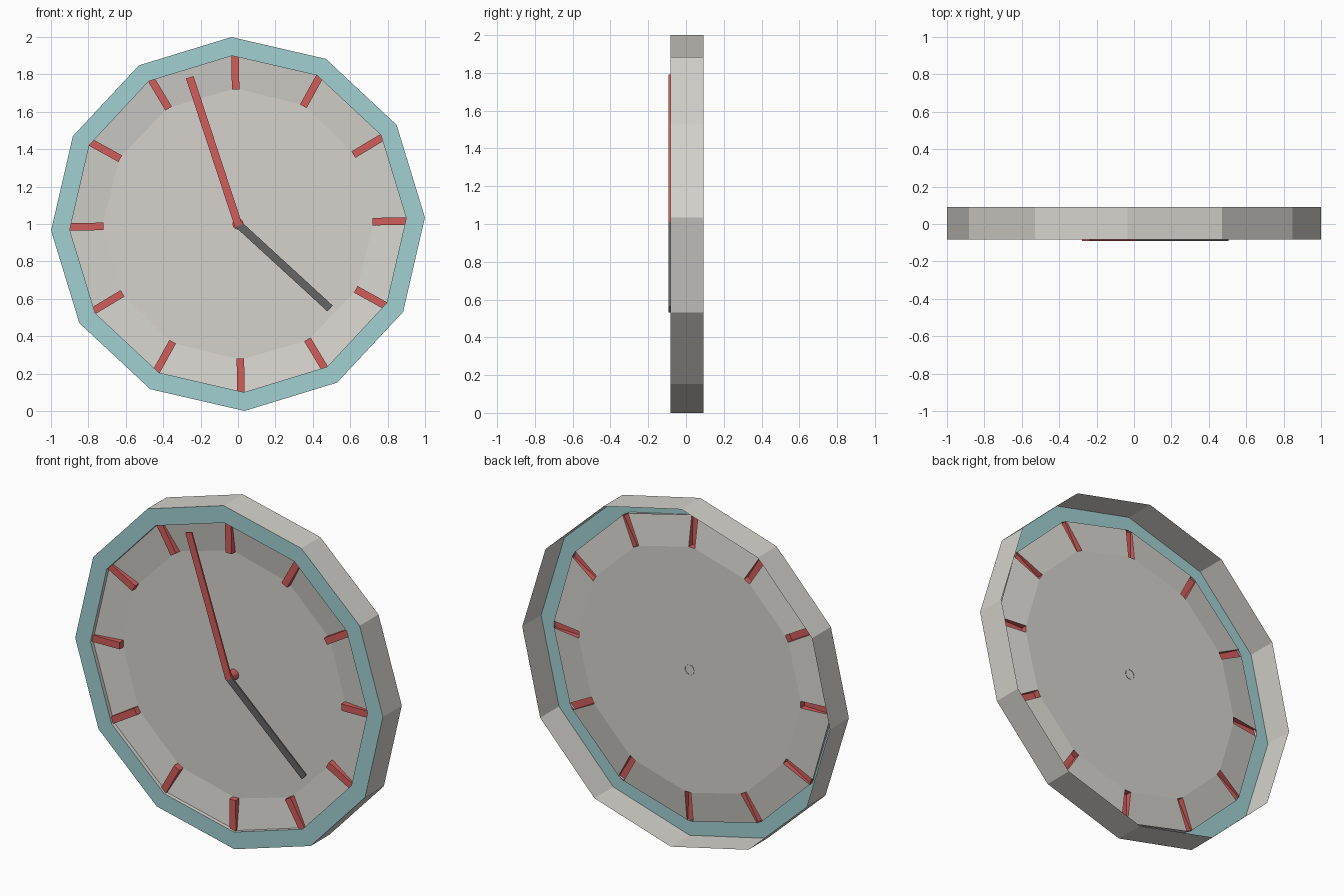
import bpy, bmesh
from math import sin, cos, pi, radians, atan2
from mathutils import Vector, Matrix

cube = bpy.data.objects.get("Cube")
if cube:
    bpy.data.objects.remove(cube)


def material(name, rgb):
    m = bpy.data.materials.new(name)
    m.use_nodes = True
    m.diffuse_color = (*rgb, 1)
    m.node_tree.nodes["Principled BSDF"].inputs["Base Color"].default_value = (*rgb, 1)
    return m


GREY = material("warm_grey", (0.67, 0.65, 0.61))
TEAL = material("pale_teal", (0.36, 0.63, 0.65))
RED = material("soft_red", (0.64, 0.11, 0.105))
DARK = material("dark_grey", (0.13, 0.13, 0.13))

CENTRE = Vector((0, 0, 1))
SIDES = 12
FRONT, BACK = -0.083, 0.092        # rim depth
RIM, INNER, FLAT = 1.0, 0.9, 0.72  # radii
DISH_EDGE, DISH, TICK_FRONT = -0.06, -0.035, -0.07
TICK_TURN = radians(1)
HALF_TICK = 0.02


def finish(name, bm, mat):
    mesh = bpy.data.meshes.new(name)
    bm.to_mesh(mesh)
    bm.free()
    mesh.materials.append(mat)
    obj = bpy.data.objects.new(name, mesh)
    bpy.context.collection.objects.link(obj)
    return obj


def spin(name, profile, mat, sides=SIDES, turn=radians(2), cap=False):
    """Sweep (radius, y) points round the clock axis as flat panels."""
    bm = bmesh.new()
    rings = []
    for r, y in profile:
        angles = [turn + 2 * pi * i / sides for i in range(sides)]
        rings.append([bm.verts.new(CENTRE + Vector((r * cos(a), y, r * sin(a)))) for a in angles])
    for a, b in zip(rings, rings[1:]):
        for i in range(sides):
            j = (i + 1) % sides
            bm.faces.new((a[i], a[j], b[j], b[i]))
    if cap:
        bm.faces.new(rings[-1])
    return finish(name, bm, mat)


def along(angle, r, side, y):
    """Point at distance r along a spoke, shifted sideways from it."""
    return CENTRE + Vector((r * cos(angle) - side * sin(angle), y,
                            r * sin(angle) + side * cos(angle)))


# Rim: an open-backed wall, a flat front ring and a short inner lip
spin("outer_wall", [(RIM, BACK), (RIM, FRONT)], GREY)
spin("front_ring", [(RIM, FRONT), (INNER, FRONT)], TEAL)
spin("inner_lip", [(INNER, FRONT), (INNER, DISH_EDGE)], GREY)

# Dial: a shallow dish whose sloping border is open behind each hour mark
spokes = [TICK_TURN + 2 * pi * i / SIDES for i in range(SIDES)]
bm = bmesh.new()
flat_ring = []
for i, a in enumerate(spokes):
    b = spokes[(i + 1) % SIDES]
    outer = [bm.verts.new(along(a, INNER, HALF_TICK, DISH_EDGE)),
             bm.verts.new(along(b, INNER, -HALF_TICK, DISH_EDGE))]
    inner = [bm.verts.new(along(a, FLAT, HALF_TICK, DISH)),
             bm.verts.new(along(b, FLAT, -HALF_TICK, DISH))]
    bm.faces.new((outer[0], outer[1], inner[1], inner[0]))
    flat_ring += inner
bm.faces.new(flat_ring)
finish("dial", bm, GREY)

# Hour marks: hollow wedges standing on the sloping border
for n, a in enumerate(spokes):
    bm = bmesh.new()

    def corner(r, s, y):
        return bm.verts.new(along(a, r, s * HALF_TICK, y))

    f = [corner(INNER, -1, TICK_FRONT), corner(INNER, 1, TICK_FRONT),
         corner(FLAT, 1, TICK_FRONT), corner(FLAT, -1, TICK_FRONT)]
    k = [corner(INNER, -1, DISH_EDGE), corner(INNER, 1, DISH_EDGE),
         corner(FLAT, 1, DISH), corner(FLAT, -1, DISH)]
    bm.faces.new(f)
    for i in range(4):
        j = (i + 1) % 4
        bm.faces.new((f[j], f[i], k[i], k[j]))
    bmesh.ops.recalc_face_normals(bm, faces=bm.faces)
    finish(f"hour_mark_{n + 1}", bm, RED)

# Hub: a short tube, closed at the front, standing proud of the dial
spin("hub", [(0.03, DISH + 0.001), (0.03, FRONT)], RED, sides=12, cap=True)
spin("hub_recess", [(0.029, DISH + 0.001), (0.029, FRONT + 0.005)], RED, cap=True)


def hand(name, tip_x, tip_z, width, y0, y1, mat):
    angle = atan2(tip_z - 1, tip_x)
    length = Vector((tip_x, tip_z - 1)).length
    bm = bmesh.new()
    bmesh.ops.create_cube(bm, size=1, matrix=Matrix.Translation(CENTRE)
                          @ Matrix.Rotation(-angle, 4, "Y")
                          @ Matrix.Translation((length / 2, (y0 + y1) / 2, 0))
                          @ Matrix.Diagonal((length + 0.02, y1 - y0, width, 1)))
    finish(name, bm, mat)


# Hands
hand("minute_hand", -0.255, 1.775, 0.042, -0.092, FRONT, RED)
hand("hour_hand", 0.485, 0.555, 0.042, -0.0915, FRONT, DARK)
